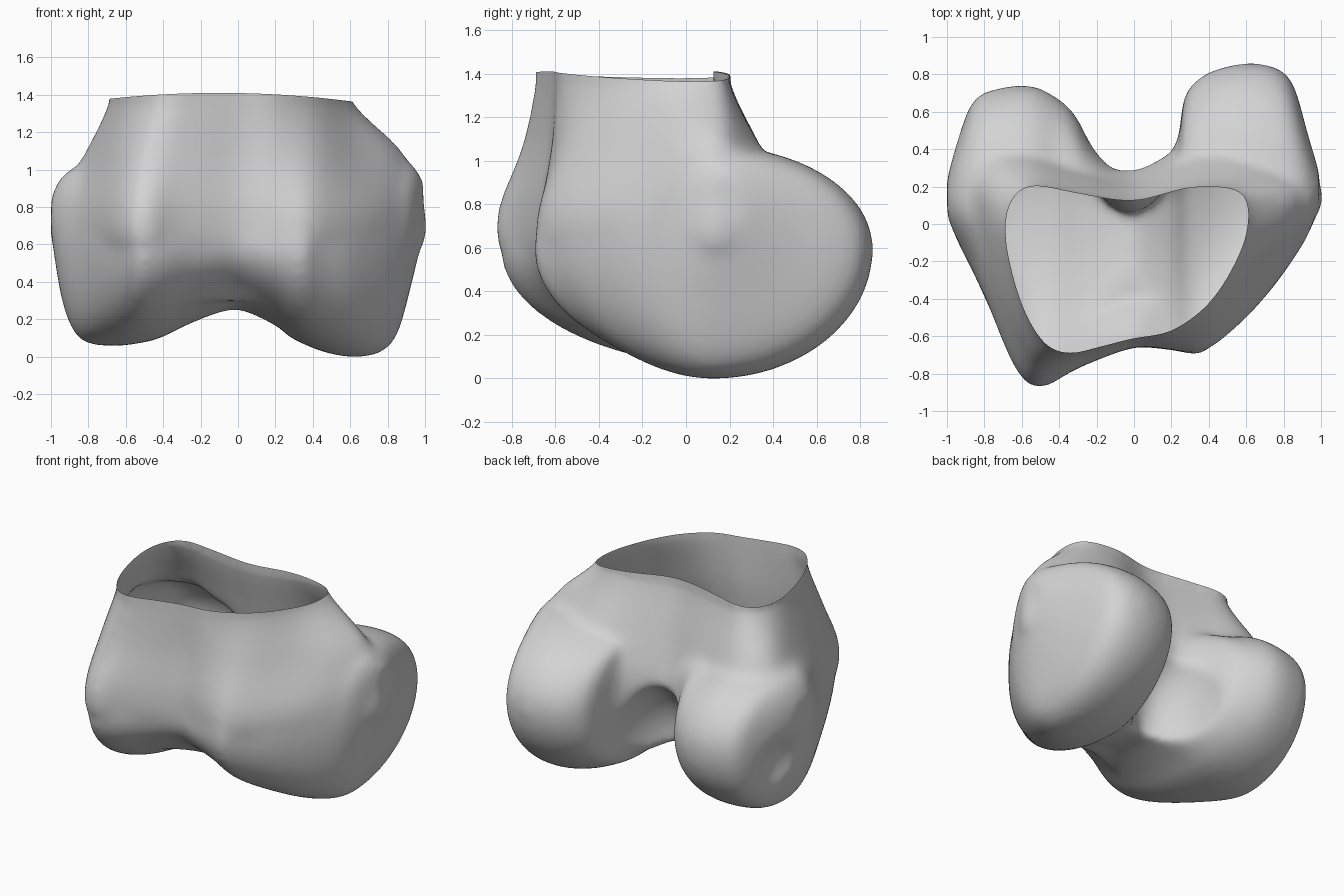
import bpy
import bmesh
from math import cos, sin, tau
from mathutils import Matrix, Vector

default_cube = bpy.data.objects.get("Cube")
if default_cube:
    bpy.data.objects.remove(default_cube)


def spline(points, steps, closed=False):
    """Smooth curve through the points."""
    pts = [Vector(p) for p in points]
    n = len(pts)
    result = []
    for i in range(n if closed else n - 1):
        ids = [i - 1, i, i + 1, i + 2]
        a, b, c, d = [pts[k % n if closed else min(max(k, 0), n - 1)] for k in ids]
        for s in range(steps):
            t = s / steps
            result.append(b + (c - a) * (t / 2)
                          + (a * 2 - b * 5 + c * 4 - d) * (t * t / 2)
                          + (b * 3 - a - c * 3 + d) * (t ** 3 / 2))
    return result if closed else result + [pts[-1]]


def add_loft(bm, rings):
    """Skin a stack of equal-length rings and close both ends."""
    loops = [[bm.verts.new(p) for p in ring] for ring in rings]
    count = len(loops[0])
    for low, high in zip(loops, loops[1:]):
        for i in range(count):
            j = (i + 1) % count
            bm.faces.new((low[i], low[j], high[j], high[i]))
    bm.faces.new(loops[0][::-1])
    bm.faces.new(loops[-1])


def make_object(name, bm):
    bmesh.ops.recalc_face_normals(bm, faces=bm.faces[:])
    mesh = bpy.data.meshes.new(name)
    bm.to_mesh(mesh)
    bm.free()
    obj = bpy.data.objects.new(name, mesh)
    bpy.context.collection.objects.link(obj)
    return obj


def side_section(x, front, back, bottom, top, segments=64):
    """Rounded upright section with a different radius in each direction."""
    cy = min(max(0.12, front + 0.08), back - 0.08)
    cz = max(0.6, (bottom + top) / 2)
    ring = []
    for i in range(segments):
        c, s = cos(tau * i / segments), sin(tau * i / segments)
        y = cy + c * ((back - cy) if c > 0 else (cy - front))
        z = cz + s * ((top - cz) if s > 0 else (cz - bottom))
        ring.append((x, y, z))
    return ring


# Paired condyles joined by the front groove: x, front, back, bottom, top
stations = [
    (-1.0, 0.04, 0.24, 0.66, 0.86),
    (-0.94, -0.1, 0.46, 0.3, 0.97),
    (-0.85, -0.28, 0.67, 0.1, 1.02),
    (-0.7, -0.6, 0.73, 0.06, 1.04),
    (-0.55, -0.84, 0.74, 0.07, 1.04),
    (-0.42, -0.83, 0.68, 0.1, 1.0),
    (-0.32, -0.78, 0.59, 0.15, 1.0),
    (-0.23, -0.73, 0.43, 0.19, 1.0),
    (-0.12, -0.69, 0.31, 0.23, 1.0),
    (0.0, -0.66, 0.3, 0.25, 1.0),
    (0.14, -0.67, 0.34, 0.2, 1.0),
    (0.23, -0.68, 0.44, 0.15, 1.0),
    (0.27, -0.69, 0.68, 0.11, 1.01),
    (0.35, -0.7, 0.78, 0.07, 1.03),
    (0.45, -0.62, 0.83, 0.03, 1.05),
    (0.6, -0.5, 0.86, 0.0, 1.07),
    (0.75, -0.33, 0.84, 0.02, 1.07),
    (0.85, -0.19, 0.75, 0.12, 1.06),
    (0.93, -0.06, 0.48, 0.4, 1.03),
    (0.99, 0.1, 0.28, 0.65, 0.95),
]

# Shaft outlines, from the middle of the back round by the -x side
rim = [(0, .12), (-.3, .16), (-.55, .2), (-.66, .1), (-.68, -.1), (-.6, -.42),
       (-.48, -.63), (-.35, -.69), (-.2, -.66), (0, -.61), (.2, -.57),
       (.4, -.42), (.54, -.2), (.6, 0), (.56, .17), (.3, .19)]
waist = [(0, .2), (-.3, .25), (-.6, .34), (-.78, .27), (-.82, .08), (-.7, -.4),
         (-.57, -.68), (-.45, -.75), (-.25, -.7), (0, -.62), (.2, -.61),
         (.42, -.52), (.65, -.25), (.85, 0), (.86, .2), (.45, .34)]
belly = [(0, .28), (-.3, .35), (-.7, .5), (-.93, .33), (-.99, .12), (-.78, -.42),
         (-.63, -.77), (-.5, -.87), (-.3, -.77), (0, -.66), (.2, -.67),
         (.4, -.66), (.7, -.38), (.95, 0), (.98, .22), (.6, .55)]


def flat_ring(outline, z, scale=1.0):
    return [(p.x * scale, p.y * scale, z) for p in spline(outline, 4, closed=True)]


shaft = [flat_ring(belly, 0.3, 0.6), flat_ring(belly, 0.55, 0.95),
         flat_ring(belly, 0.76), flat_ring(waist, 1.08),
         flat_ring(rim, 1.38), flat_ring(rim, 1.6)]
shaft_columns = [spline(column, 6) for column in zip(*shaft)]

bm = bmesh.new()
add_loft(bm, [side_section(*s) for s in spline(stations, 4)])
add_loft(bm, list(zip(*shaft_columns)))
solid = make_object("bone_solid", bm)

# Notch between the condyles, and the shallow hollow on the -x flank
bm = bmesh.new()
for centre, radii in (((-0.02, 0.6, 0.3), (0.29, 0.54, 0.52)),
                      ((-1.06, 0.4, 0.44), (0.17, 0.26, 0.26))):
    place = Matrix.Translation(centre) @ Matrix.Diagonal((*radii, 1))
    bmesh.ops.create_uvsphere(bm, u_segments=40, v_segments=24, radius=1, matrix=place)
hollows = make_object("hollow_cutter", bm)
hollows.hide_render = True

# Fuse, carve and soften
for step in ("fuse", "carve", "even"):
    if step == "carve":
        mod = solid.modifiers.new(step, "BOOLEAN")
        mod.operation = "DIFFERENCE"
        mod.object = hollows
    else:
        mod = solid.modifiers.new(step, "REMESH")
        mod.mode = "VOXEL"
        mod.voxel_size = 0.022
mod = solid.modifiers.new("soften", "SMOOTH")
mod.factor = 0.5
mod.iterations = 22
graph = bpy.context.evaluated_depsgraph_get()
graph.update()
mesh = bpy.data.meshes.new_from_object(solid.evaluated_get(graph))

bm = bmesh.new()
bm.from_mesh(mesh)
for helper in (solid, hollows):
    bpy.data.objects.remove(helper)

# Stand on the ground
base = min(v.co.z for v in bm.verts)
bmesh.ops.translate(bm, verts=bm.verts[:], vec=(0, 0, -base))

# Open the top with a gently arched rim
bmesh.ops.bisect_plane(bm, geom=bm.verts[:] + bm.edges[:] + bm.faces[:],
                       plane_co=Vector((0, 0, 1.365)), plane_no=Vector((0, 0, 1)),
                       clear_outer=True)
for v in bm.verts:
    if v.is_boundary:
        v.co.z += 0.045 * (1 - ((v.co.x + 0.1) / 0.7) ** 2)
bmesh.ops.recalc_face_normals(bm, faces=bm.faces[:])
for face in bm.faces:
    face.smooth = True
bm.to_mesh(mesh)
bm.free()

bone = bpy.data.objects.new("bone_end", mesh)
bpy.context.collection.objects.link(bone)

grey = bpy.data.materials.new("bone_grey")
grey.use_nodes = True
colour = (0.65, 0.65, 0.65, 1)
grey.diffuse_color = colour
grey.node_tree.nodes["Principled BSDF"].inputs["Base Color"].default_value = colour
mesh.materials.clear()
mesh.materials.append(grey)
